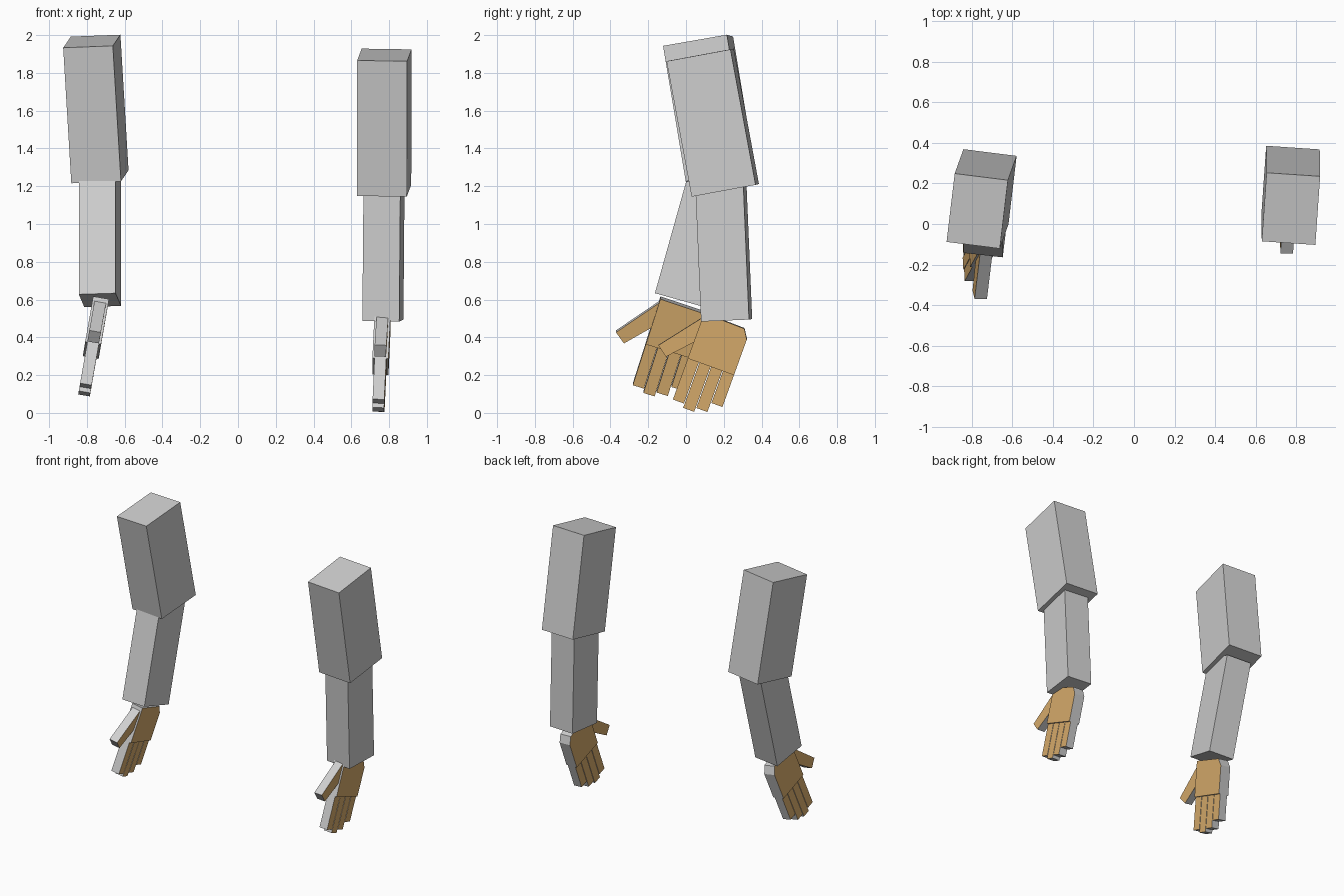
import bpy
import bmesh
from mathutils import Vector, Matrix

if "Cube" in bpy.data.objects:
    bpy.data.objects.remove(bpy.data.objects["Cube"])


def material(name, rgb):
    m = bpy.data.materials.new(name)
    m.diffuse_color = (*rgb, 1)
    m.use_nodes = True
    m.node_tree.nodes["Principled BSDF"].inputs["Base Color"].default_value = m.diffuse_color
    return m


GREY = material("light grey", (0.62, 0.62, 0.62))
TAN = material("tan", (0.68, 0.41, 0.15))


def finish(name, bm, matrix, mats):
    """Turn a bmesh into a placed object."""
    bmesh.ops.recalc_face_normals(bm, faces=bm.faces)
    mesh = bpy.data.meshes.new(name)
    bm.to_mesh(mesh)
    bm.free()
    for m in mats:
        mesh.materials.append(m)
    ob = bpy.data.objects.new(name, mesh)
    ob.matrix_world = matrix
    bpy.context.collection.objects.link(ob)
    return ob


def frame(origin, x, z):
    """Orthonormal frame: z kept exactly, x as close as possible."""
    z = Vector(z).normalized()
    x = Vector(x)
    x = (x - z * x.dot(z)).normalized()
    rot = Matrix((x, z.cross(x), z)).transposed().to_4x4()
    return Matrix.Translation(origin) @ rot


def limb(name, top, bottom, side, width, depth):
    """Box running between two end centres."""
    top, bottom = Vector(top), Vector(bottom)
    bm = bmesh.new()
    bmesh.ops.create_cube(bm, size=1)
    bmesh.ops.scale(bm, vec=(width, depth, (top - bottom).length), verts=bm.verts)
    finish(name, bm, frame((top + bottom) / 2, side, top - bottom), [GREY])


def slab(name, outline, thick, matrix):
    """Outline in the local yz plane, thickened along x: tan sides, grey rim."""
    bm = bmesh.new()
    face = bm.faces.new([bm.verts.new((-thick / 2, a, u)) for a, u in outline])
    ext = bmesh.ops.extrude_face_region(bm, geom=[face])["geom"]
    bmesh.ops.translate(bm, vec=(thick, 0, 0),
                        verts=[v for v in ext if isinstance(v, bmesh.types.BMVert)])
    bm.normal_update()
    for f in bm.faces:
        f.material_index = 1 if abs(f.normal.x) > 0.9 else 0
    finish(name, bm, matrix, [GREY, TAN])


def hand(side, knuckle, across, up):
    across, up = Vector(across), Vector(up)
    m = frame(knuckle, across.cross(up), up)
    # palm with a clipped wrist corner
    slab(side + "_palm", [(0, 0), (0.26, 0), (0.26, 0.2), (0.228, 0.25), (0, 0.255)],
         0.085, m)
    # thumb angled away from the palm
    slab(side + "_thumb", [(0, 0.23), (0, 0.09), (-0.112, -0.032), (-0.17, 0.012)],
         0.062, m)
    # four straight fingers
    fingers = {"index": 0.232, "middle": 0.255, "ring": 0.232, "little": 0.18}
    for i, (name, length) in enumerate(fingers.items()):
        a = 0.066 * i
        slab(f"{side}_{name}_finger",
             [(a, 0), (a + 0.062, 0), (a + 0.062, -length), (a, -length)], 0.062, m)


# right arm
limb("right_upper_arm", (0.775, 0.075, 1.895), (0.773, 0.208, 1.178),
     (0.265, -0.018, -0.003), 0.265, 0.345)
limb("right_forearm", (0.773, 0.185, 1.20), (0.767, 0.215, 0.49),
     (0.195, -0.017, 0), 0.196, 0.255)
hand("right", (0.754, 0.01, 0.29), (0, 0.94, -0.34), (0.045, 0.34, 0.94))

# left arm, bent further forward
limb("left_upper_arm", (-0.774, 0.064, 1.9675), (-0.731, 0.184, 1.25),
     (0.262, -0.033, 0.01), 0.265, 0.345)
limb("left_forearm", (-0.731, 0.158, 1.28), (-0.731, -0.033, 0.597),
     (0.192, -0.025, -0.006), 0.196, 0.252)
hand("left", (-0.767, -0.212, 0.37), (-0.05, 0.95, -0.30), (0.165, 0.30, 0.94))
